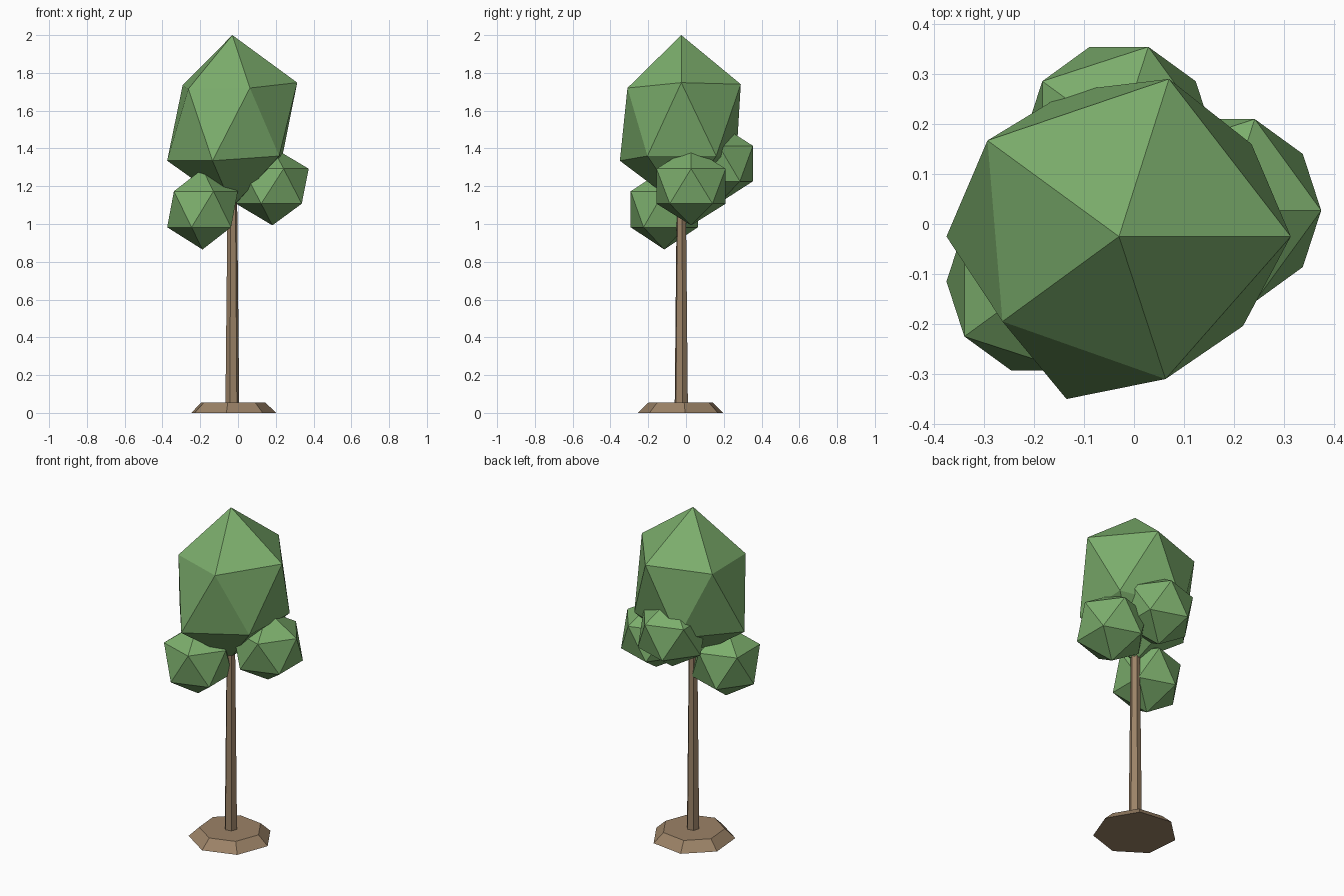
import bpy
import bmesh
import math
from mathutils import Matrix, Vector

default_cube = bpy.data.objects.get("Cube")
if default_cube:
    bpy.data.objects.remove(default_cube, do_unlink=True)


def make_material(name, color):
    material = bpy.data.materials.new(name)
    material.use_nodes = True
    material.diffuse_color = color
    shader = material.node_tree.nodes["Principled BSDF"]
    shader.inputs["Base Color"].default_value = color
    return material


leaf_green = make_material("leaf green", (0.20, 0.42, 0.15, 1))
bark_brown = make_material("bark brown", (0.33, 0.225, 0.135, 1))


def finish(name, bm, material):
    bmesh.ops.recalc_face_normals(bm, faces=bm.faces)
    mesh = bpy.data.meshes.new(name)
    bm.to_mesh(mesh)
    bm.free()
    mesh.materials.append(material)
    part = bpy.data.objects.new(name, mesh)
    bpy.context.collection.objects.link(part)
    return part


def tapered_prism(name, sides, turn, low_radius, high_radius, low, high):
    """Faceted column standing on the trunk axis."""
    bm = bmesh.new()
    rings = []
    for radius, z in ((low_radius, low), (high_radius, high)):
        ring = []
        for i in range(sides):
            angle = math.radians(turn) + math.tau * i / sides
            ring.append(bm.verts.new((axis.x + radius * math.cos(angle),
                                      axis.y + radius * math.sin(angle), z)))
        rings.append(ring)
    bottom, top = rings
    for i in range(sides):
        j = (i + 1) % sides
        bm.faces.new((bottom[i], bottom[j], top[j], top[i]))
    bm.faces.new(bottom)
    bm.faces.new(top)
    return finish(name, bm, bark_brown)


def leaf_clump(name, center, width, height, corners=()):
    """Twenty-sided clump; listed corners pull the nearest vertex to them."""
    bm = bmesh.new()
    shape = Matrix.Translation(center) @ Matrix.Diagonal((width, width, height, 1))
    bmesh.ops.create_icosphere(bm, subdivisions=1, radius=1, matrix=shape)
    for corner in map(Vector, corners):
        nearest = min(bm.verts, key=lambda v: (v.co - corner).length)
        nearest.co = corner
    return finish(name, bm, leaf_green)


axis = Vector((-0.03, -0.025, 0))

# Ground mound and trunk
tapered_prism("base_mound", 7, 5, 0.233, 0.175, 0, 0.055)
tapered_prism("trunk", 6, 10, 0.037, 0.024, 0.05, 1.3)

# Tall crown with slightly uneven corners
leaf_clump("crown", (axis.x, axis.y, 1.545), 0.384, 0.455, [
    (-0.293, 0.167, 1.735), (-0.263, -0.195, 1.715), (0.063, -0.31, 1.72),
    (0.07, 0.29, 1.74), (0.218, -0.204, 1.36), (0.235, 0.16, 1.36),
    (-0.13, 0.266, 1.34), (-0.135, -0.35, 1.335), (-0.375, -0.025, 1.335)])

# Small side clumps
leaf_clump("right_clump", (-0.188, -0.115, 1.078), 0.209, 0.213)
leaf_clump("left_clump", (0.182, 0.027, 1.2), 0.215, 0.207)
leaf_clump("back_clump", (-0.03, 0.174, 1.32), 0.212, 0.21)
